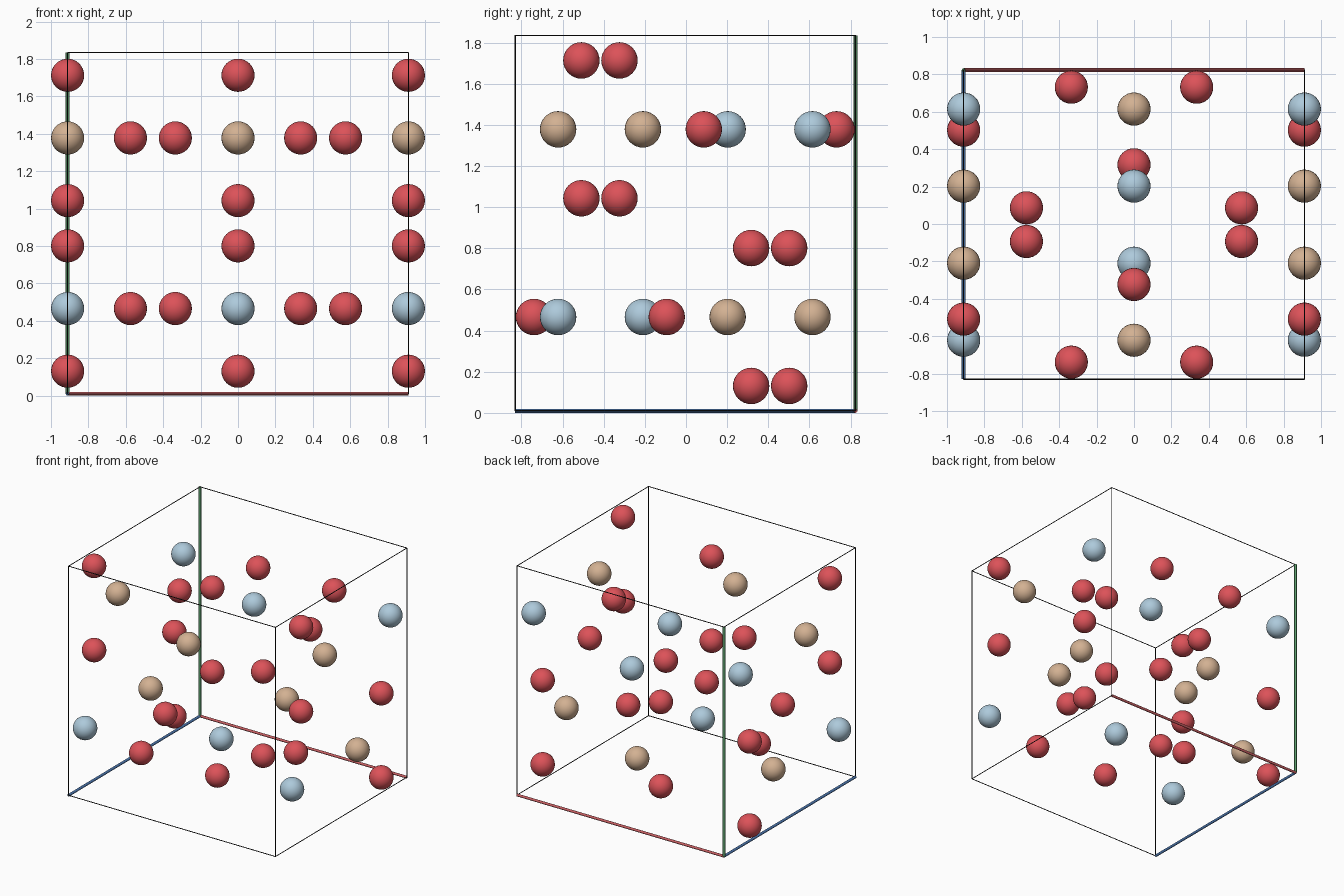
import bpy
from mathutils import Vector

if "Cube" in bpy.data.objects:
    bpy.data.objects.remove(bpy.data.objects["Cube"])

HX, HY, HZ = 0.911, 0.8265, 0.912      # half sizes of the cell
CENTRE = Vector((0, -0.0035, 0.922))
BALL_R, AXIS_R, EDGE_R = 0.0885, 0.01, 0.003


def material(name, rgb):
    m = bpy.data.materials.new(name)
    m.diffuse_color = (*rgb, 1)
    m.use_nodes = True
    m.node_tree.nodes["Principled BSDF"].inputs["Base Color"].default_value = m.diffuse_color
    return m


RED = material("red", (0.72, 0.085, 0.10))
TAN = material("tan", (0.65, 0.44, 0.29))
PALE = material("pale blue", (0.42, 0.59, 0.71))
BLACK = material("black", (0.01, 0.01, 0.01))
AXIS_RED = material("axis red", (0.60, 0.12, 0.13))
AXIS_GREEN = material("axis green", (0.10, 0.32, 0.14))
AXIS_BLUE = material("axis blue", (0.08, 0.20, 0.46))


def finish(name, mat):
    ob = bpy.context.object
    ob.name = name
    ob.data.materials.append(mat)
    bpy.ops.object.shade_smooth_by_angle()


def ball(name, mat, x, y, z):
    bpy.ops.mesh.primitive_uv_sphere_add(segments=32, ring_count=16, radius=BALL_R,
                                         location=CENTRE + Vector((x, y, z)))
    finish(name, mat)


def rod(name, mat, a, b, r):
    a, b = Vector(a), Vector(b)
    d = b - a
    bpy.ops.mesh.primitive_cylinder_add(vertices=12, radius=r, depth=d.length,
                                        location=CENTRE + (a + b) / 2)
    bpy.context.object.rotation_euler = d.to_track_quat('Z', 'Y').to_euler()
    finish(name, mat)


# Balls: the lower half is the upper half turned half way round the x axis
Q = HZ / 2
for s in (1, -1):
    ball("pale_ball", PALE, 0, 0.206 * s, Q * s)
    ball("tan_ball", TAN, 0, -0.618 * s, Q * s)
    for dz in (-0.335, 0.335):
        ball("red_ball", RED, 0, -0.32 * s, (Q + dz) * s)
    for sx in (-1, 1):
        ball("pale_ball", PALE, HX * sx, 0.618 * s, Q * s)
        ball("tan_ball", TAN, HX * sx, -0.206 * s, Q * s)
        ball("red_ball", RED, 0.575 * sx, 0.09 * s, Q * s)
        ball("red_ball", RED, 0.335 * sx, 0.735 * s, Q * s)
        for dz in (-0.335, 0.335):
            ball("red_ball", RED, HX * sx, -0.505 * s, (Q + dz) * s)

# Cell frame: three thick coloured axes from the back left bottom corner, thin edges elsewhere
HALF = (HX, HY, HZ)
ORIGIN = (-1, 1, -1)
AXES = (("red_axis", AXIS_RED), ("blue_axis", AXIS_BLUE), ("green_axis", AXIS_GREEN))
for k in range(3):
    i, j = [n for n in range(3) if n != k]
    for si in (-1, 1):
        for sj in (-1, 1):
            a = [0, 0, 0]
            a[i], a[j], a[k] = si * HALF[i], sj * HALF[j], -HALF[k]
            b = list(a)
            b[k] = HALF[k]
            if si == ORIGIN[i] and sj == ORIGIN[j]:
                rod(*AXES[k], a, b, AXIS_R)
            else:
                rod("cell_edge", BLACK, a, b, EDGE_R)
